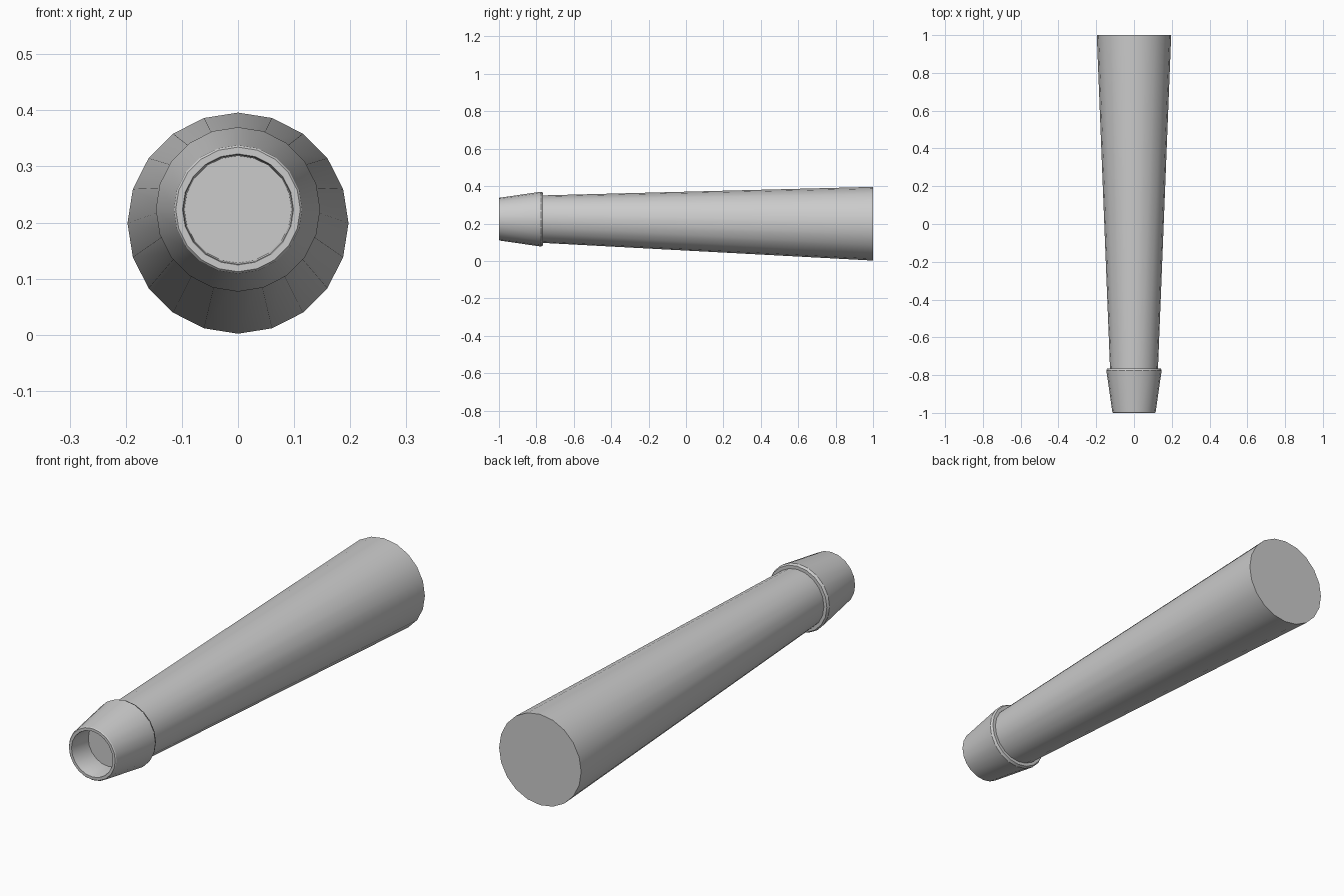
import bpy, bmesh
from math import sin, cos, tau, radians

if "Cube" in bpy.data.objects:
    bpy.data.objects.remove(bpy.data.objects["Cube"])

SIDES = 20


def lathe(name, rings, cap_start=False, cap_end=False):
    """Loft 20-sided rings given as (y, centre z, radius)."""
    bm = bmesh.new()
    loops = []
    for y, cz, r in rings:
        loops.append([bm.verts.new((r * sin(tau * i / SIDES), y, cz + r * cos(tau * i / SIDES)))
                      for i in range(SIDES)])
    for a, b in zip(loops, loops[1:]):
        for i in range(SIDES):
            j = (i + 1) % SIDES
            bm.faces.new((a[i], a[j], b[j], b[i]))
    if cap_start:
        bm.faces.new(loops[0])
    if cap_end:
        bm.faces.new(loops[-1])
    bmesh.ops.recalc_face_normals(bm, faces=bm.faces)
    mesh = bpy.data.meshes.new(name)
    bm.to_mesh(mesh)
    bm.free()
    obj = bpy.data.objects.new(name, mesh)
    bpy.context.collection.objects.link(obj)
    bpy.ops.object.select_all(action='DESELECT')
    obj.select_set(True)
    bpy.context.view_layer.objects.active = obj
    bpy.ops.object.shade_smooth_by_angle(angle=radians(30))
    return obj


# Long tapered tube, its axis dropping slightly towards the wide back end
lathe("barrel", [(-0.765, 0.2235, 0.127), (1.0, 0.199, 0.197)], True, True)

# Flared muzzle: blind bore, rim, tapered sleeve and rear lip
AXIS = 0.2235
profile = [(-0.89, 0.0955), (-0.997, 0.0975), (-1.0, 0.099), (-1.0, 0.111), (-0.996, 0.1145),
           (-0.775, 0.1465), (-0.764, 0.141), (-0.764, 0.126)]
lathe("muzzle", [(y, AXIS, r) for y, r in profile], True, True)
